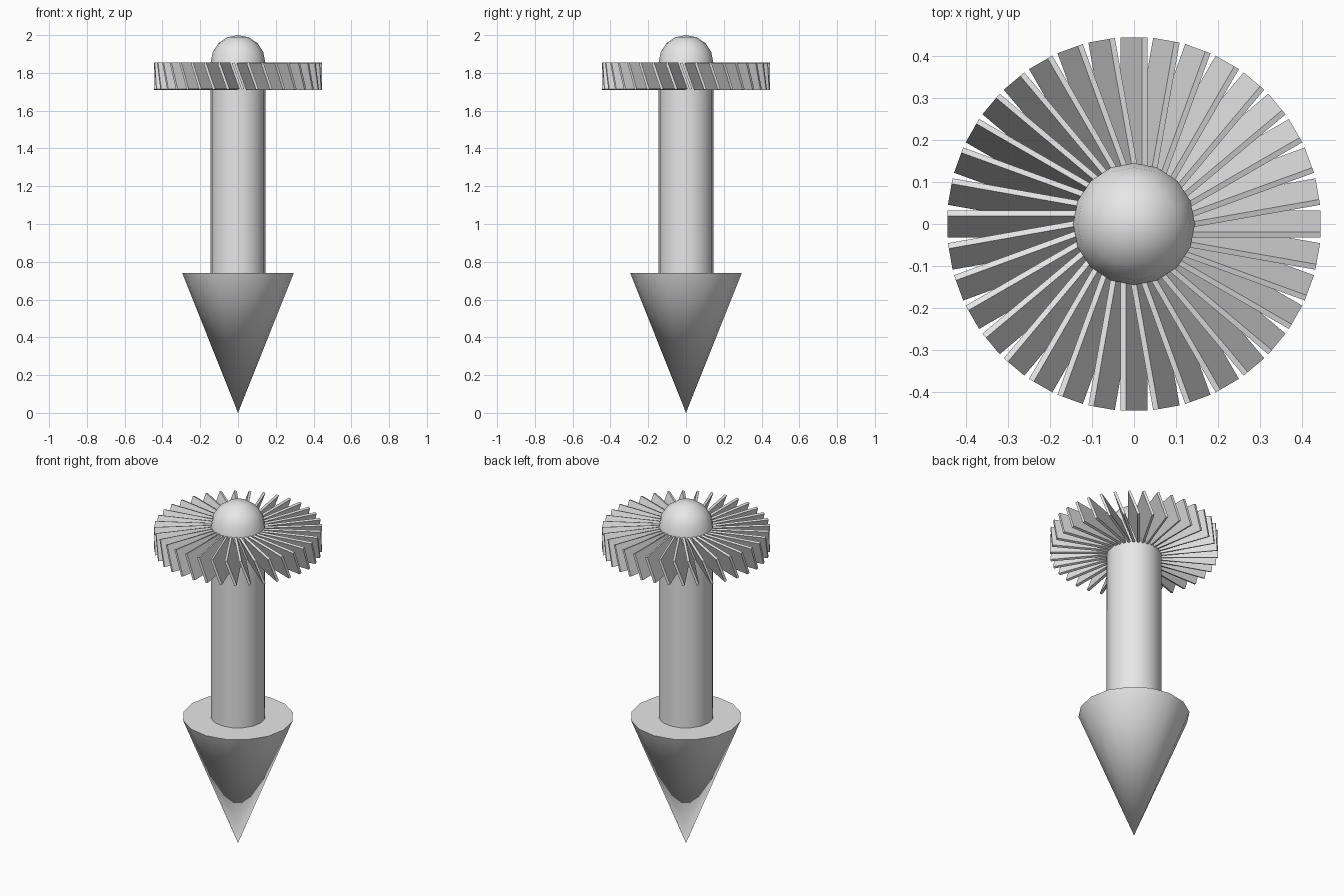
import bpy
import bmesh
from math import radians
from mathutils import Matrix

SIDES = 16
SHAFT_R = 0.145
SHAFT_TOP = 1.855
HEAD_TOP = 0.74
BLADES = 36

cube = bpy.data.objects.get("Cube")
if cube:
    bpy.data.objects.remove(cube, do_unlink=True)

# Single plain grey finish
grey = bpy.data.materials.new("light_grey")
grey.use_nodes = True
colour = (0.8, 0.8, 0.8, 1)
grey.diffuse_color = colour
grey.node_tree.nodes["Principled BSDF"].inputs["Base Color"].default_value = colour


def add_part(name, bm, smooth=True):
    bmesh.ops.recalc_face_normals(bm, faces=bm.faces)
    mesh = bpy.data.meshes.new(name)
    bm.to_mesh(mesh)
    bm.free()
    mesh.materials.append(grey)
    obj = bpy.data.objects.new(name, mesh)
    bpy.context.collection.objects.link(obj)
    if smooth:
        bpy.ops.object.select_all(action="DESELECT")
        obj.select_set(True)
        bpy.context.view_layer.objects.active = obj
        bpy.ops.object.shade_smooth_by_angle(angle=radians(35))
    return obj


def tapered(name, r_low, r_high, z_low, z_high):
    bm = bmesh.new()
    bmesh.ops.create_cone(bm, cap_ends=True, segments=SIDES,
                          radius1=r_low, radius2=r_high, depth=z_high - z_low,
                          matrix=Matrix.Translation((0, 0, (z_low + z_high) / 2)))
    bmesh.ops.remove_doubles(bm, verts=bm.verts, dist=0.0001)
    return add_part(name, bm)


# Pointed head and shaft
tapered("pointed_head", 0, 0.295, 0, HEAD_TOP)
tapered("shaft", SHAFT_R, SHAFT_R, HEAD_TOP, SHAFT_TOP)

# Domed cap: upper half of a sphere
bm = bmesh.new()
bmesh.ops.create_uvsphere(bm, u_segments=SIDES, v_segments=SIDES // 2, radius=SHAFT_R)
lower = [v for v in bm.verts if v.co.z < -0.001]
bmesh.ops.delete(bm, geom=lower, context="VERTS")
bmesh.ops.translate(bm, verts=bm.verts, vec=(0, 0, SHAFT_TOP))
add_part("domed_cap", bm)

# Ring of pitched fan blades, rooted inside the shaft
bm = bmesh.new()
inner, outer = 0.1, 0.444
for i in range(BLADES):
    place = (Matrix.Rotation(radians(360 / BLADES * i), 4, "Z")
             @ Matrix.Translation(((inner + outer) / 2, 0, 1.783))
             @ Matrix.Rotation(radians(20), 4, "X")
             @ Matrix.Diagonal((outer - inner, 0.0138, 0.149, 1)))
    bmesh.ops.create_cube(bm, size=1, matrix=place)
add_part("fan_blades", bm, smooth=False)
